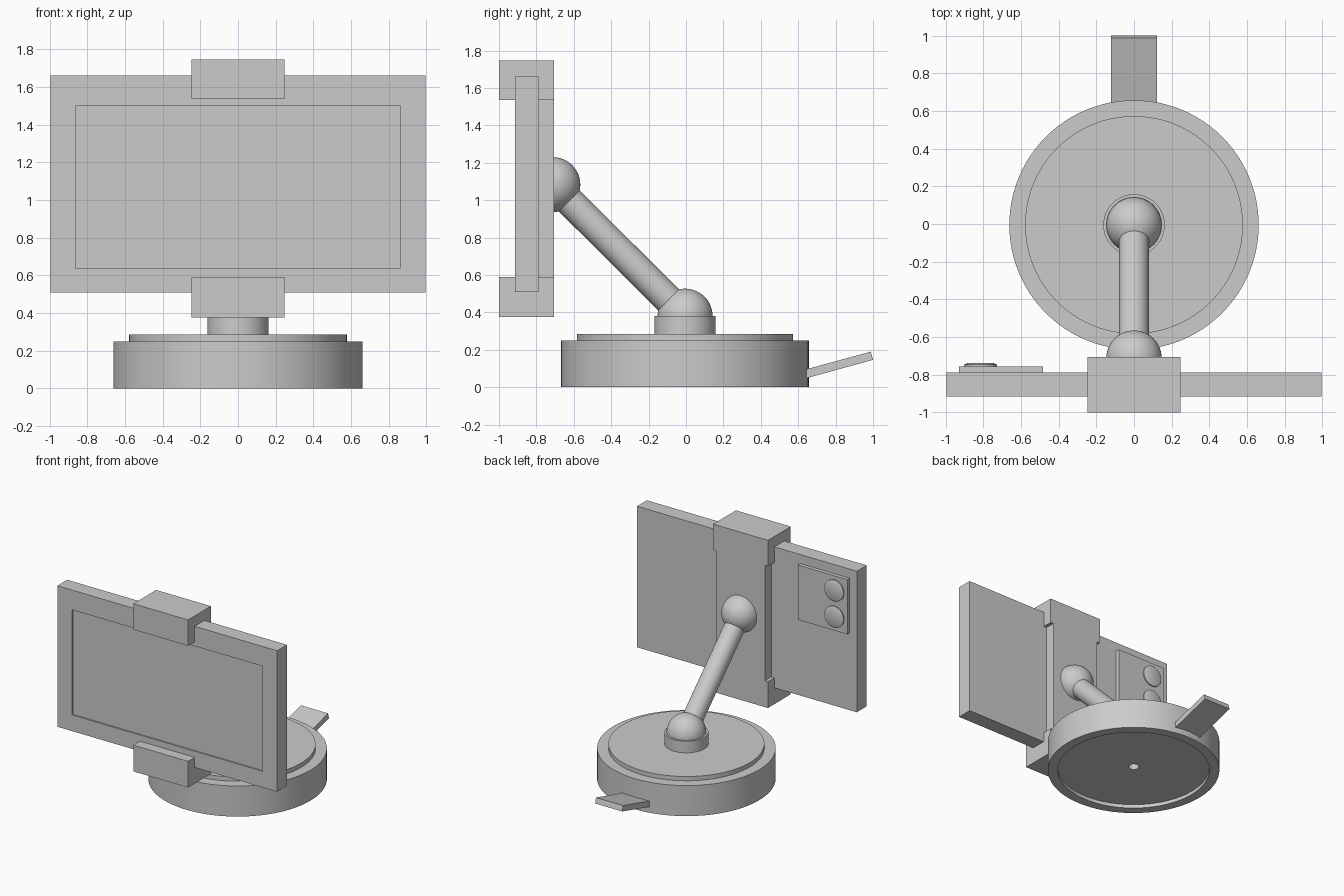
import bpy, bmesh, math
from mathutils import Vector, Matrix

if "Cube" in bpy.data.objects:
    bpy.data.objects.remove(bpy.data.objects["Cube"])

grey = bpy.data.materials.new("plain_grey")
grey.diffuse_color = (0.6, 0.6, 0.6, 1)
grey.use_nodes = True
grey.node_tree.nodes["Principled BSDF"].inputs["Base Color"].default_value = grey.diffuse_color
CY = -0.005  # centre of the base in y


def finish(name, bm, smooth=False):
    bmesh.ops.recalc_face_normals(bm, faces=bm.faces[:])
    me = bpy.data.meshes.new(name)
    bm.to_mesh(me)
    bm.free()
    if smooth:
        for p in me.polygons:
            p.use_smooth = True
        me.set_sharp_from_angle(angle=math.radians(30))
    me.materials.append(grey)
    ob = bpy.data.objects.new(name, me)
    bpy.context.collection.objects.link(ob)
    return ob


def box_bm(x0, x1, y0, y1, z0, z1):
    bm = bmesh.new()
    bmesh.ops.create_cube(bm, size=1)
    for v in bm.verts:
        v.co = (x1 if v.co.x > 0 else x0, y1 if v.co.y > 0 else y0, z1 if v.co.z > 0 else z0)
    return bm


def box(name, *b):
    return finish(name, box_bm(*b))


def rod(name, a, b, r0, r1, seg=48):
    a, b = Vector(a), Vector(b)
    d = b - a
    m = Matrix.Translation((a + b) / 2) @ d.to_track_quat('Z', 'Y').to_matrix().to_4x4()
    bm = bmesh.new()
    bmesh.ops.create_cone(bm, cap_ends=True, segments=seg, radius1=r0, radius2=r1,
                          depth=d.length, matrix=m)
    return finish(name, bm, True)


def ball(name, c, r):
    bm = bmesh.new()
    bmesh.ops.create_uvsphere(bm, u_segments=48, v_segments=24, radius=r,
                              matrix=Matrix.Translation(c))
    return finish(name, bm, True)


# round base: lathed profile with hollow underside, centre hole and raised top disc
profile = [(0, .1), (.04, .1), (.04, .03), (.585, .03), (.585, 0), (.662, 0),
           (.662, .25), (.578, .25), (.578, .285), (0, .285)]
bm = bmesh.new()
vs = [bm.verts.new((r, CY, z)) for r, z in profile]
es = [bm.edges.new(p) for p in zip(vs, vs[1:])]
bmesh.ops.spin(bm, geom=vs + es, cent=(0, CY, 0), axis=(0, 0, 1),
               angle=math.tau, steps=96, use_merge=False)
bmesh.ops.remove_doubles(bm, verts=bm.verts[:], dist=1e-4)
bmesh.ops.dissolve_degenerate(bm, edges=bm.edges[:], dist=1e-5)
finish("suction_base", bm, True)

# tilted lever at the back of the base
bm = bmesh.new()
pts = [(.60, .036), (1.0, .146), (.988, .19), (.60, .084)]
f = bm.faces.new([bm.verts.new((-.123, y, z)) for y, z in pts])
ext = bmesh.ops.extrude_face_region(bm, geom=[f])
for v in ext["geom"]:
    if isinstance(v, bmesh.types.BMVert):
        v.co.x = .123
finish("base_lever", bm)

# collar, ball joints and slanted arm
low, high = (0, CY, .38), (0, -.712, 1.083)
rod("collar", (0, CY, .27), (0, CY, .38), .163, .163, 64)
ball("lower_ball", low, .147)
ball("upper_ball", high, .147)
rod("arm", low, high, .079, .079)

# holder: back plate with a clamp block at top and bottom
box("holder_plate", -.22, .22, -.80, -.705, .5, 1.6)
box("upper_clamp", -.248, .248, -1, -.705, 1.535, 1.747)
box("lower_clamp", -.248, .248, -1, -.705, .375, .59)

# handheld slab with a shallow recessed screen
bm = box_bm(-.995, .995, -.915, -.788, .508, 1.662)
front = min(bm.faces, key=lambda f: f.calc_center_median().y)
bmesh.ops.inset_individual(bm, faces=[front], thickness=.1)
mid = front.calc_center_median()
for v in front.verts:
    v.co.x = math.copysign(.863, v.co.x)
    v.co.z = 1.5 if v.co.z > mid.z else .64
ext = bmesh.ops.extrude_discrete_faces(bm, faces=[front])
for v in ext["faces"][0].verts:
    v.co.y += .012
finish("slab_with_screen", bm)

# camera panel with two lenses on the back
box("camera_panel", -.93, -.482, -.795, -.757, 1.14, 1.588)
for i, z in enumerate((1.47, 1.255)):
    rod(f"camera_lens_{i + 1}", (-.815, -.765, z), (-.815, -.747, z), .087, .087)
    rod(f"lens_rim_{i + 1}", (-.815, -.747, z), (-.815, -.739, z), .087, .07)
